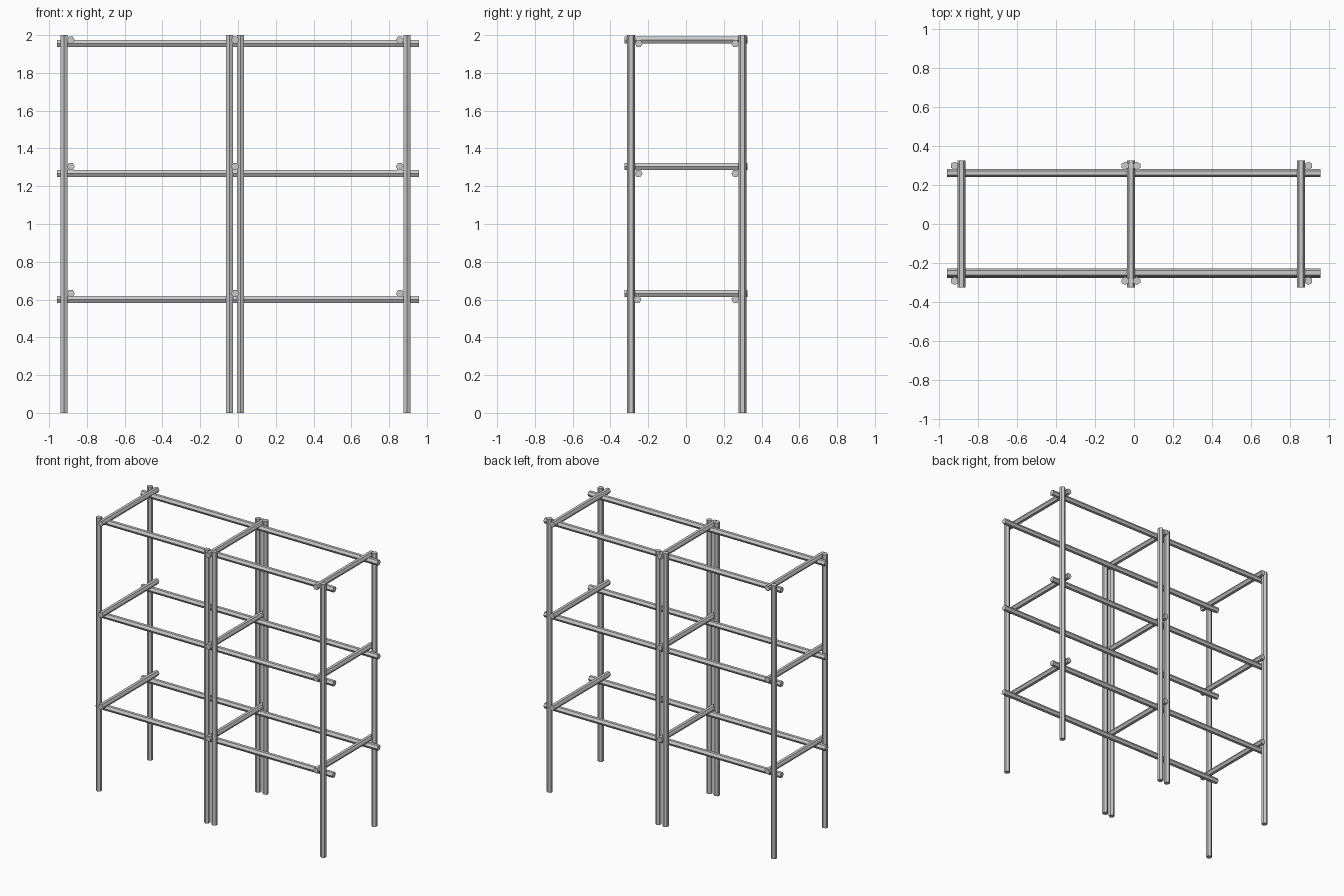
import bpy, math
from mathutils import Vector, Matrix

if "Cube" in bpy.data.objects:
    bpy.data.objects.remove(bpy.data.objects["Cube"])

R = 0.021  # tube radius, hexagonal section


def tube(name, axis, centre, length):
    """Six-sided bar along axis x, y or z."""
    bpy.ops.mesh.primitive_cylinder_add(vertices=6, radius=R, depth=length)
    ob = bpy.context.object
    ob.name = name
    # primitive has its corners on +-y
    turn = {
        'x': Matrix.Rotation(math.pi / 2, 4, 'Y'),
        'y': Matrix.Rotation(math.pi / 2, 4, 'X') @ Matrix.Rotation(math.pi / 2, 4, 'Z'),
        'z': Matrix.Identity(4),
    }[axis]
    ob.data.transform(turn)
    ob.location = Vector(centre)
    return ob


# upright posts, two bays side by side
for i, x in enumerate((-0.921, -0.045, 0.014, 0.895)):
    tube(f"front_post_{i}", 'z', (x, -0.292, 1.0), 2.0)
    tube(f"back_post_{i}", 'z', (x, 0.299, 1.0), 2.0)

# each level: long rails inside the posts, cross bars resting on them
levels = ((0.601, 0.632, -0.257), (1.268, 1.304, -0.251), (1.955, 1.974, -0.250))
for n, (rail_z, cross_z, front_y) in enumerate(levels):
    tube(f"front_rail_{n}", 'x', (-0.001, front_y, rail_z), 1.916)
    tube(f"back_rail_{n}", 'x', (-0.001, 0.261, rail_z), 1.916)
    for side, x in (("left", -0.885), ("middle", -0.015), ("right", 0.857)):
        tube(f"{side}_cross_bar_{n}", 'y', (x, 0, cross_z), 0.652)
